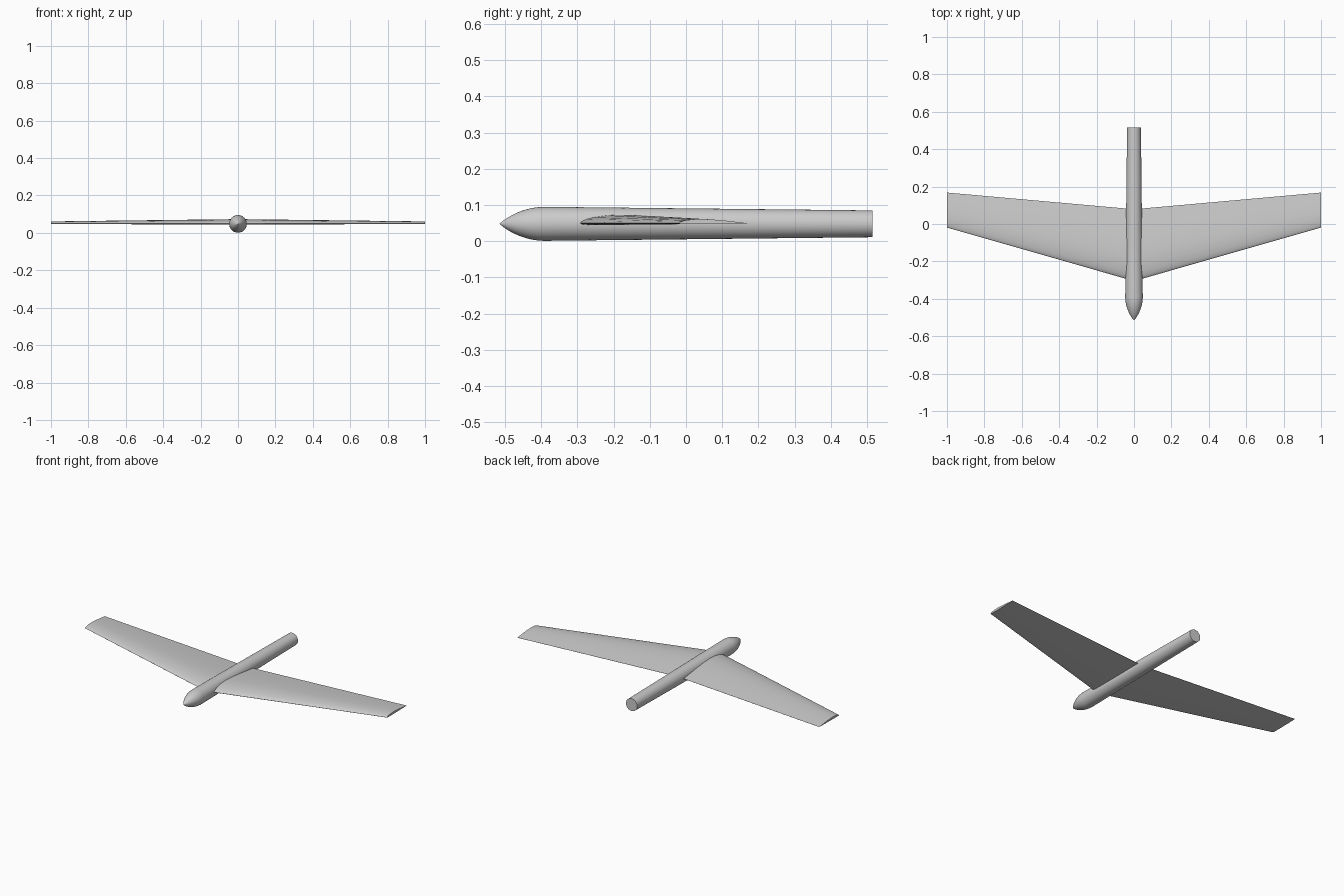
import bpy, bmesh, math

cube = bpy.data.objects.get("Cube")
if cube:
    bpy.data.objects.remove(cube, do_unlink=True)

AXIS_Z = 0.048

grey = bpy.data.materials.new("light_grey")
grey.use_nodes = True
grey.diffuse_color = (0.6, 0.6, 0.6, 1)
grey.node_tree.nodes["Principled BSDF"].inputs["Base Color"].default_value = (0.6, 0.6, 0.6, 1)


def loft(name, rings):
    """Skin a row of closed rings, cap both ends and shade smooth."""
    bm = bmesh.new()
    rows = [[bm.verts.new(p) for p in ring] for ring in rings]
    n = len(rows[0])
    for a, b in zip(rows, rows[1:]):
        for i in range(n):
            j = (i + 1) % n
            bm.faces.new((a[i], a[j], b[j], b[i]))
    bm.faces.new(rows[0])
    bm.faces.new(rows[-1])
    bmesh.ops.recalc_face_normals(bm, faces=bm.faces)
    mesh = bpy.data.meshes.new(name)
    bm.to_mesh(mesh)
    bm.free()
    mesh.materials.append(grey)
    obj = bpy.data.objects.new(name, mesh)
    bpy.context.collection.objects.link(obj)
    bpy.ops.object.select_all(action='DESELECT')
    obj.select_set(True)
    bpy.context.view_layer.objects.active = obj
    bpy.ops.object.shade_smooth_by_angle(angle=math.radians(40))
    return obj


def circle(y, r, n=48):
    return [(r * math.cos(2 * math.pi * k / n), y, AXIS_Z + r * math.sin(2 * math.pi * k / n))
            for k in range(n)]


# Fuselage: pointed rounded nose, then a slightly tapering tube
NOSE_Y, SHOULDER_Y, TAIL_Y = -0.515, -0.39, 0.515
NOSE_R, TAIL_R = 0.047, 0.037
rings = []
for k in range(13):
    t = k / 12
    r = max(0.0008, NOSE_R * (1 - (1 - t) ** 2) ** 0.9)
    rings.append(circle(NOSE_Y + (SHOULDER_Y - NOSE_Y) * t, r))
for k in range(1, 9):
    t = k / 8
    rings.append(circle(SHOULDER_Y + (TAIL_Y - SHOULDER_Y) * t, NOSE_R + (TAIL_R - NOSE_R) * t))
loft("fuselage", rings)

# Wing: nearly flat-bottomed airfoil, as (chord fraction, height fraction)
upper = [(1, 0.001), (0.9, 0.013), (0.75, 0.031), (0.6, 0.046), (0.45, 0.057), (0.32, 0.062),
         (0.2, 0.057), (0.1, 0.043), (0.05, 0.03), (0.02, 0.018), (0.005, 0.008)]
lower = [(0, 0), (0.005, -0.005), (0.02, -0.009), (0.06, -0.012), (0.15, -0.013),
         (0.4, -0.011), (0.7, -0.006), (1, -0.001)]


def section(x):
    t = abs(x)
    front = -0.305 + 0.286 * t
    chord = 0.384 - 0.197 * t
    return [(x, front + u * chord, 0.0497 + h * chord) for u, h in upper + lower]


loft("wing", [section(x) for x in (-1, -0.5, 0, 0.5, 1)])
